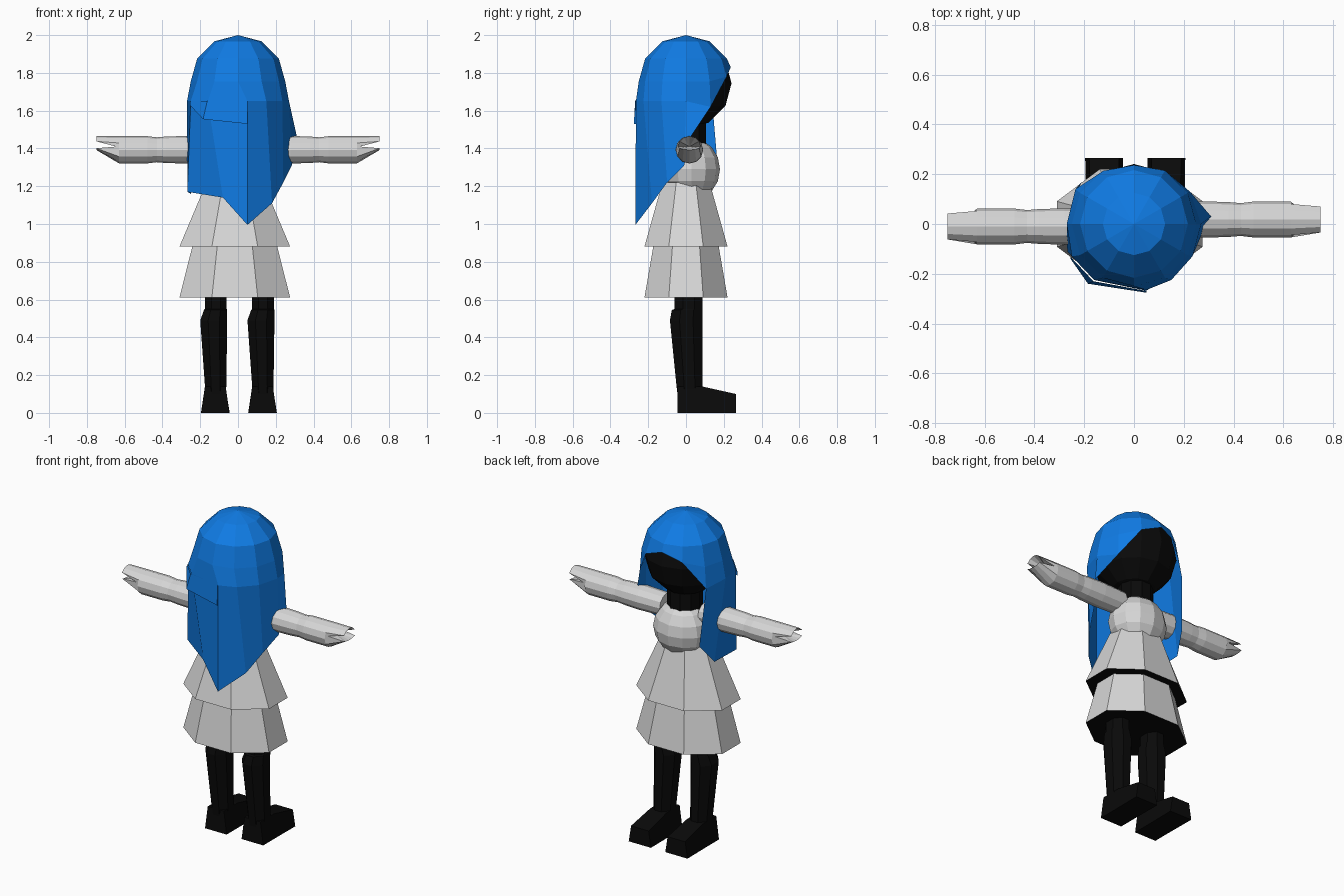
import bpy, math
from math import sin, cos, radians, pi

if "Cube" in bpy.data.objects:
    bpy.data.objects.remove(bpy.data.objects["Cube"])


def material(name, rgb):
    m = bpy.data.materials.new(name)
    m.diffuse_color = (*rgb, 1)
    m.use_nodes = True
    m.node_tree.nodes["Principled BSDF"].inputs["Base Color"].default_value = m.diffuse_color
    return m


BLUE = material("hair blue", (0.005, 0.2, 0.78))
GREY = material("pale grey", (0.68, 0.68, 0.68))
BLACK = material("black", (0.003, 0.003, 0.003))


def make(name, verts, faces, *mats):
    me = bpy.data.meshes.new(name)
    me.from_pydata(verts, [], faces)
    for m in mats:
        me.materials.append(m)
    me.update()
    ob = bpy.data.objects.new(name, me)
    bpy.context.collection.objects.link(ob)
    return ob


def recalc(ob):
    import bmesh
    bm = bmesh.new()
    bm.from_mesh(ob.data)
    bmesh.ops.recalc_face_normals(bm, faces=bm.faces)
    bm.to_mesh(ob.data)
    bm.free()


def loft(name, rings, *mats):
    """Skin a stack of equal rings and cap both ends."""
    n = len(rings[0])
    verts = [p for r in rings for p in r]
    faces = [tuple(range(n)), tuple(range(len(verts) - n, len(verts)))]
    for k in range(len(rings) - 1):
        for i in range(n):
            j = (i + 1) % n
            faces.append((k * n + i, k * n + j, (k + 1) * n + j, (k + 1) * n + i))
    ob = make(name, verts, faces, *mats)
    recalc(ob)
    return ob


def oval(n, cx, cy, z, rx, ry, turn=0.0):
    return [(cx + rx * cos(2 * pi * i / n + turn), cy + ry * sin(2 * pi * i / n + turn), z)
            for i in range(n)]


def ball(name, center, size, seg, rings, mat):
    bpy.ops.mesh.primitive_uv_sphere_add(segments=seg, ring_count=rings, radius=1, location=center)
    ob = bpy.context.object
    ob.name = name
    ob.scale = size
    ob.data.materials.append(mat)
    return ob


# Head and neck
ball("head", (0, 0, 1.745), (0.241, 0.241, 0.241), 12, 6, BLACK)
loft("neck", [oval(10, 0, 0.01, 1.36, 0.1, 0.1), oval(10, 0, 0.01, 1.58, 0.1, 0.1)], BLACK)

# Chest
ball("chest", (0, 0.03, 1.29), (0.175, 0.15, 0.165), 12, 8, GREY)

# Two skirt tiers with dark undersides
T = pi / 8
K = 1 / cos(T)
for name, lo, hi in (
        ("lower_skirt", (0.61, 0.293, 0.22), (0.9, 0.22, 0.17)),
        ("upper_skirt", (0.88, 0.293, 0.22), (1.22, 0.15, 0.125))):
    ob = loft(name, [oval(8, -0.017, 0, z, rx * K, ry * K, T) for z, rx, ry in (lo, hi)],
              GREY, BLACK)
    for p in ob.data.polygons:
        p.material_index = int(p.normal.z < -0.9)

# Arms with notched mitten ends
for side, name, cy in ((1, "right_arm", 0.018), (-1, "left_arm", -0.01)):
    def ring(x, r):
        return [(side * x, cy + r * cos(i * pi / 6), 1.393 + r * sin(i * pi / 6)) for i in range(12)]
    rings = [ring(x, r) for x, r in ((0.12, 0.068), (0.28, 0.073), (0.38, 0.07),
                                     (0.43, 0.066), (0.48, 0.072), (0.63, 0.072))]
    end = []
    for i in range(12):
        s = sin(i * pi / 6)
        x = 0.645 if i in (0, 6) else 0.75
        z = 1.41 + (0.055 * s if s > 0 else 0.018 * s)
        end.append((side * x, cy + 0.06 * cos(i * pi / 6), z))
    verts = [p for r in rings + [end] for p in r] + [(side * 0.64, cy, 1.41)]
    faces = [tuple(range(12))]
    for k in range(6):
        for i in range(12):
            j = (i + 1) % 12
            faces.append((k * 12 + i, k * 12 + j, k * 12 + 12 + j, k * 12 + 12 + i))
    faces += [(72 + i, 72 + (i + 1) % 12, 84) for i in range(12)]
    recalc(make(name, verts, faces, GREY))

# Legs and wedge feet
for name, cx in (("left", -0.12), ("right", 0.13)):
    rows = ((0.1, 0.055, -0.055, 0.055, 0.085),)
    prof = ((0.10, -0.05, 0.055, -0.045, 0.085), (0.14, -0.055, 0.058, -0.05, 0.088),
            (0.49, -0.08, 0.063, -0.085, 0.088), (0.545, -0.06, 0.063, -0.075, 0.088),
            (0.55, -0.055, 0.06, -0.06, 0.088), (0.66, -0.055, 0.06, -0.06, 0.088))
    loft(name + "_leg", [oval(8, cx + (a + b) / 2, (c + d) / 2, z,
                              (b - a) / 2 * K, (d - c) / 2 * K, T)
                         for z, a, b, c, d in prof], BLACK)
    # foot cross-sections from heel to toe: y, top height, top and bottom half widths
    loft(name + "_foot", [[(cx - b, y, 0), (cx + b, y, 0), (cx + t, y, h), (cx - t, y, h)]
                          for y, h, t, b in ((-0.045, 0.14, 0.055, 0.074),
                                             (0.085, 0.14, 0.055, 0.074),
                                             (0.265, 0.10, 0.06, 0.076))], BLACK)

# Hair: rounded cap, then side and back locks falling to uneven tips
verts = [(0, 0, 2.0)]
for z, r in ((1.967, 0.125), (1.875, 0.2165)):
    verts += oval(12, 0, 0, z, r, r)
for i in range(12):
    z = {2: 1.78, 3: 1.83, 4: 1.79}.get(i, 1.755)
    r = math.sqrt(0.25 ** 2 - (z - 1.75) ** 2)
    verts.append((r * cos(i * pi / 6), r * sin(i * pi / 6), z))
faces = [(0, 1 + i, 1 + (i + 1) % 12) for i in range(12)]
for k in range(2):
    for i in range(12):
        j = (i + 1) % 12
        a = 1 + 12 * k
        faces.append((a + i, a + 12 + i, a + 12 + j, a + j))
# lock columns from left front, around the back, to right front: middle point, tip
locks = [((-0.235, 0.14, 1.63), (-0.21, 0.17, 1.28)),
         ((-0.27, 0.0, 1.65), (-0.25, 0.08, 1.16)),
         ((-0.25, -0.13, 1.65), (-0.268, -0.11, 1.17)),
         ((-0.16, -0.225, 1.65), (-0.08, -0.225, 1.14)),
         ((0.05, -0.265, 1.65), (0.05, -0.268, 0.995)),
         ((0.15, -0.225, 1.65), (0.18, -0.18, 1.11)),
         ((0.235, -0.13, 1.65), (0.24, -0.1, 1.22)),
         ((0.27, 0.0, 1.65), (0.285, -0.01, 1.31)),
         ((0.225, 0.13, 1.62), (0.31, 0.03, 1.47))]
base = len(verts)
for mid, tip in locks:
    verts += [mid, tip]
cols = [5, 6, 7, 8, 9, 10, 11, 0, 1]
for k in range(8):
    m = base + 2 * k
    faces += [(25 + cols[k], m, m + 2, 25 + cols[k + 1]), (m, m + 1, m + 3, m + 2)]
faces += [(27, 26, base + 16), (29, base, 30)]
recalc(make("hair", verts, faces, BLUE))

# Overlapping back layer of hair
make("hair_back_flap",
     [(-0.255, -0.132, 1.65), (-0.163, -0.23, 1.65), (0.05, -0.269, 1.655),
      (-0.255, -0.14, 1.63), (-0.185, -0.24, 1.555), (0.05, -0.276, 1.53), (0.05, -0.262, 1.53)],
     [(0, 3, 4, 1), (1, 4, 5, 2), (2, 5, 6)], BLUE)
